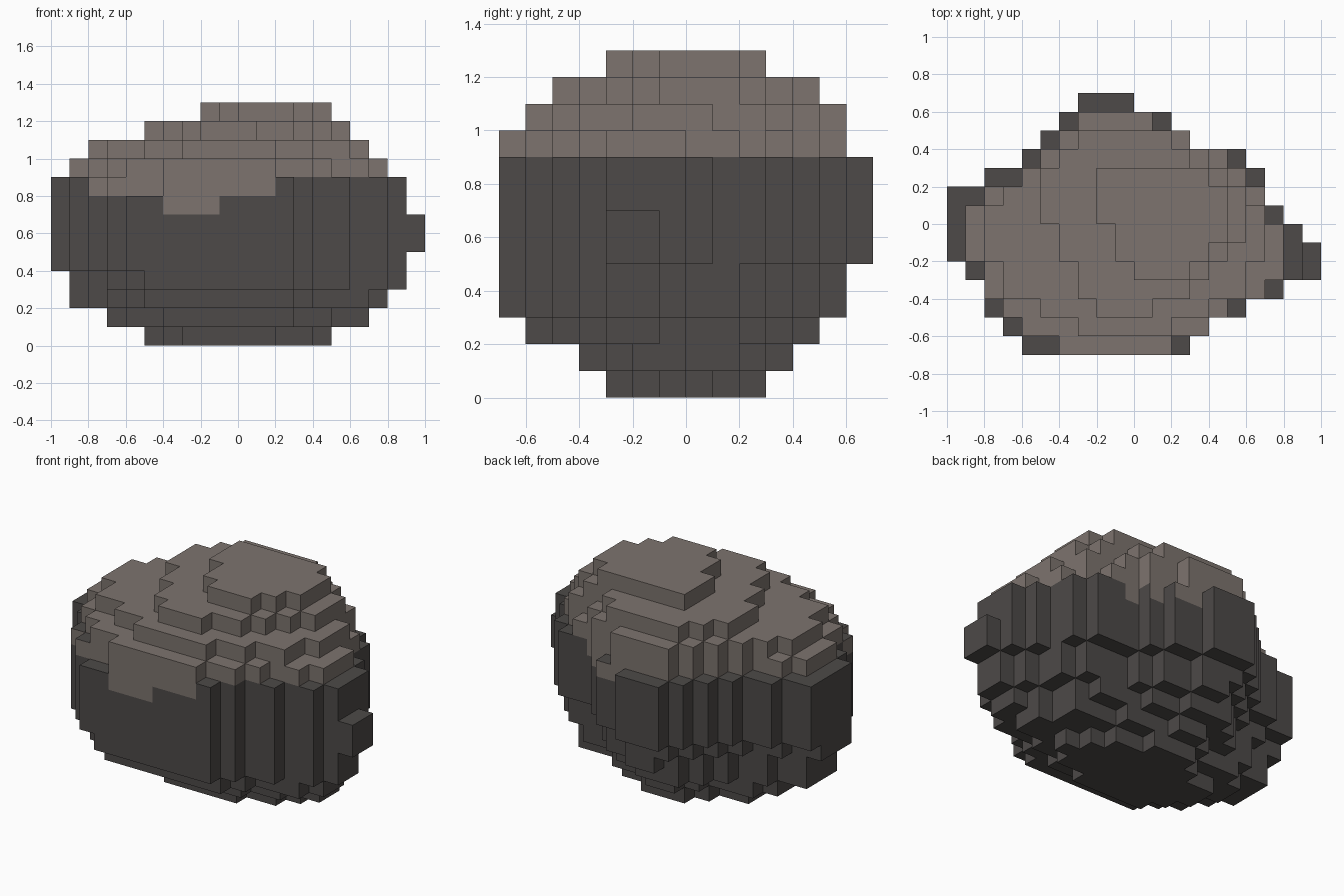
import bpy, bmesh, math
from mathutils import Vector

cube = bpy.data.objects.get("Cube")
if cube:
    bpy.data.objects.remove(cube, do_unlink=True)

S = 0.1  # block size


def make_material(name, rgb):
    m = bpy.data.materials.new(name)
    m.use_nodes = True
    m.diffuse_color = (*rgb, 1)
    m.node_tree.nodes["Principled BSDF"].inputs["Base Color"].default_value = (*rgb, 1)
    return m


dark = make_material("dark stone", (0.074, 0.068, 0.065))
light = make_material("light stone", (0.205, 0.174, 0.156))


# Outlines: one (start, end) x span in blocks per row, rows running front to back
def outline(first_row, spans):
    return {(x, first_row + j) for j, (a, b) in enumerate(spans) for x in range(a, b)}


body = outline(-7, [(-6, 3), (-7, 4), (-8, 6), (-8, 8), (-9, 10), (-10, 10), (-10, 9),
                    (-10, 8), (-10, 7), (-8, 7), (-6, 6), (-5, 3), (-4, 2), (-3, 0)])
shoulder = outline(-7, [(-4, 2), (-6, 4), (-7, 5), (-8, 7), (-8, 8), (-9, 8), (-9, 8),
                        (-9, 7), (-8, 7), (-6, 6), (-5, 5), (-4, 3), (-3, 1)])
upper = outline(-6, [(-3, 2), (-5, 4), (-7, 6), (-7, 6), (-8, 7), (-8, 7),
                     (-8, 7), (-7, 6), (-6, 6), (-5, 4), (-4, 3), (-3, 1)])
crown = outline(-5, [(-2, 1), (-3, 3), (-3, 4), (-4, 5), (-4, 6),
                     (-5, 6), (-5, 6), (-5, 5), (-4, 3), (-3, 2)])
cap = outline(-3, [(0, 3), (-1, 4), (-1, 5), (-2, 5), (-2, 5), (-2, 4)])
trunk = {c for c in body if c[0] < 9}  # body without the side knob


# Lower layers: the trunk outline squeezed into a smaller box
def squeezed(x0, x1, y0, y1):
    def source(x, y):
        return (math.floor((x + 0.5 - x0) / (x1 - x0) * 19 - 10),
                math.floor((y + 0.5 - y0) / (y1 - y0) * 14 - 7))
    return {(x, y) for x in range(x0, x1) for y in range(y0, y1) if source(x, y) in trunk}


notch = {(-6, -7), (-5, -7)}  # low ledge on the front
layers = [squeezed(-5, 5, -3, 3), squeezed(-7, 7, -4, 4), squeezed(-9, 8, -6, 5),
          squeezed(-9, 9, -7, 6), squeezed(-10, 9, -7, 6),
          body, body, trunk, trunk - notch, shoulder, upper, crown, cap]
blocks = {(x, y, z) for z, layer in enumerate(layers) for x, y in layer}


# Light stone covers the top and runs down in patches on the front and back
def is_light(x, y, z, n):
    if z >= 9:
        return True
    if n[2]:
        return False
    if z == 8:
        front = y <= -5 and -8 <= x < 2 and n[1] <= 0
        back = y >= 3 and 0 <= x < 4 and n[1] > 0
        return front or back
    return z == 7 and y == -7 and -4 <= x < -1 and n[1] < 0


# Boulder skin: one quad for every exposed block side
bm = bmesh.new()
corners = {}


def vert(p):
    key = tuple(round(c) for c in p)
    if key not in corners:
        corners[key] = bm.verts.new(Vector(key) * S)
    return corners[key]


for x, y, z in sorted(blocks):
    for axis in range(3):
        for sign in (-1, 1):
            n = Vector((0, 0, 0))
            n[axis] = sign
            if (x + int(n.x), y + int(n.y), z + int(n.z)) in blocks:
                continue
            u = Vector((0, 0, 0))
            u[(axis + 1) % 3] = 1
            v = n.cross(u)
            mid = Vector((x + 0.5, y + 0.5, z + 0.5)) + n * 0.5
            quad = [vert(mid + u * a * 0.5 + v * b * 0.5)
                    for a, b in ((-1, -1), (1, -1), (1, 1), (-1, 1))]
            face = bm.faces.new(quad)
            face.material_index = int(is_light(x, y, z, n))

mesh = bpy.data.meshes.new("boulder")
bm.to_mesh(mesh)
bm.free()
mesh.materials.append(dark)
mesh.materials.append(light)
boulder = bpy.data.objects.new("boulder", mesh)
bpy.context.collection.objects.link(boulder)
